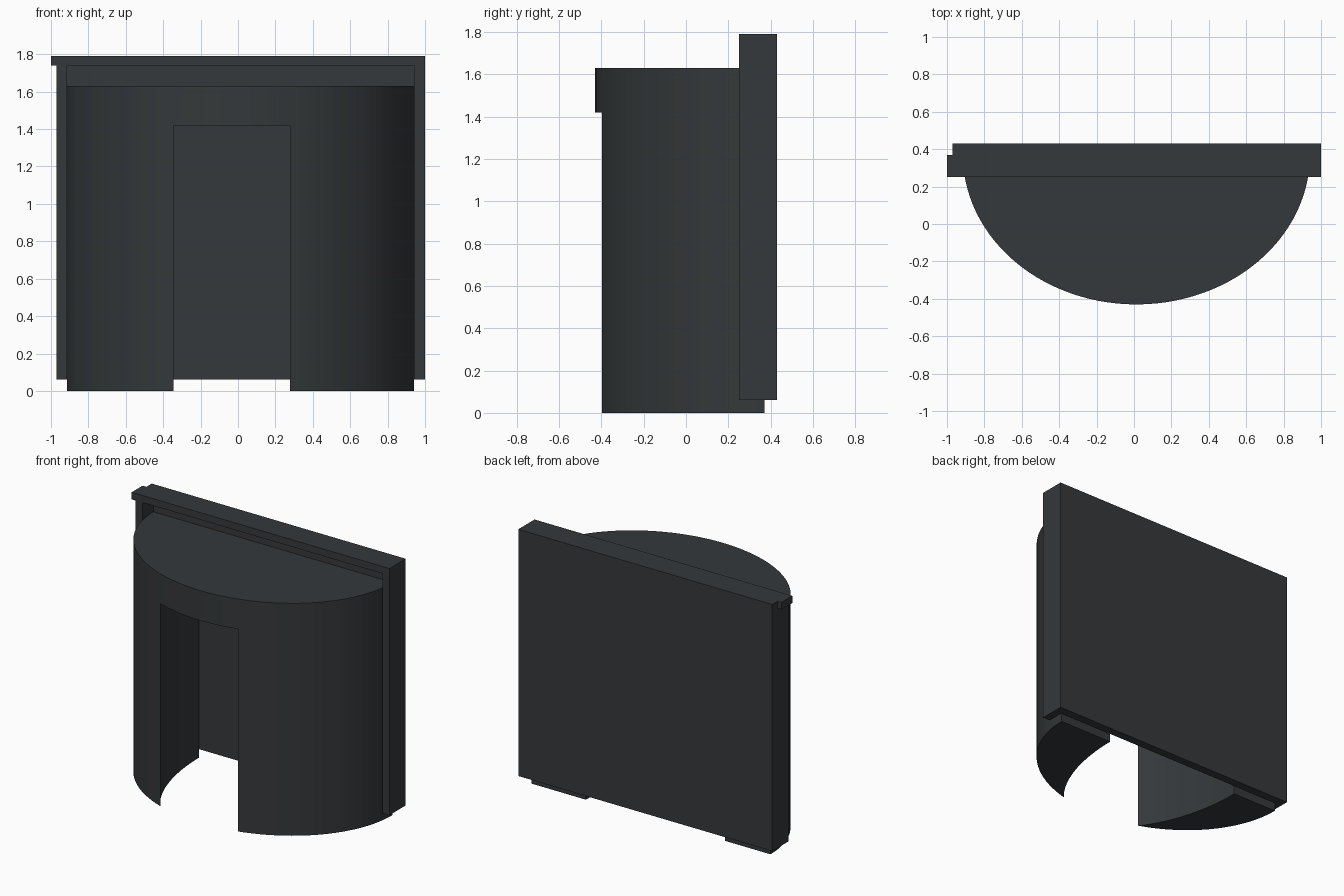
import bpy, bmesh
from math import cos, sin, pi

if "Cube" in bpy.data.objects:
    bpy.data.objects.remove(bpy.data.objects["Cube"])

mat = bpy.data.materials.new("charcoal")
mat.diffuse_color = (0.035, 0.04, 0.043, 1)
mat.use_nodes = True
mat.node_tree.nodes["Principled BSDF"].inputs["Base Color"].default_value = mat.diffuse_color


def prism(name, outline, z0, z1):
    """Extrude a plan outline (x, y) from z0 to z1."""
    bm = bmesh.new()
    base = bm.faces.new([bm.verts.new((x, y, z0)) for x, y in outline])
    top = bmesh.ops.extrude_face_region(bm, geom=[base])["geom"]
    bmesh.ops.translate(bm, vec=(0, 0, z1 - z0),
                        verts=[v for v in top if isinstance(v, bmesh.types.BMVert)])
    bmesh.ops.recalc_face_normals(bm, faces=bm.faces)
    me = bpy.data.meshes.new(name)
    bm.to_mesh(me)
    bm.free()
    me.materials.append(mat)
    ob = bpy.data.objects.new(name, me)
    bpy.context.collection.objects.link(ob)
    return ob


def box(name, x0, x1, y0, y1, z0, z1):
    return prism(name, [(x0, y0), (x1, y0), (x1, y1), (x0, y1)], z0, z1)


def half_ellipse(cx, cy, a, b, n):
    """Front half of an ellipse, bulging towards -y."""
    return [(cx - a * cos(pi * i / n), cy - b * sin(pi * i / n)) for i in range(n + 1)]


BACK = 0.37   # plane where the body meets the back panel

# Half-round body with a curved niche hollowed out from below
body = prism("curved_body", half_ellipse(0.013, BACK, 0.928, 0.80, 56), 0, 1.63)
niche = half_ellipse(-0.022, BACK, 0.54, 0.922, 56)
niche += [(0.518, 0.6), (-0.562, 0.6)]
cutter = prism("niche_cutter", niche, -0.2, 1.42)
cutter.hide_render = True
cutter.hide_viewport = True
mod = body.modifiers.new("niche", "BOOLEAN")
mod.operation = "DIFFERENCE"
mod.solver = "EXACT"
mod.object = cutter

# Back panel with its shallow frame; the top rail overhangs on the left
box("back_panel", -0.97, 1.0, BACK, 0.43, 0.06, 1.79)
box("left_frame", -0.97, -0.915, 0.25, BACK, 0.06, 1.74)
box("right_frame", 0.945, 1.0, 0.25, BACK, 0.06, 1.74)
box("top_rail", -1.0, 1.0, 0.25, BACK, 1.74, 1.79)
